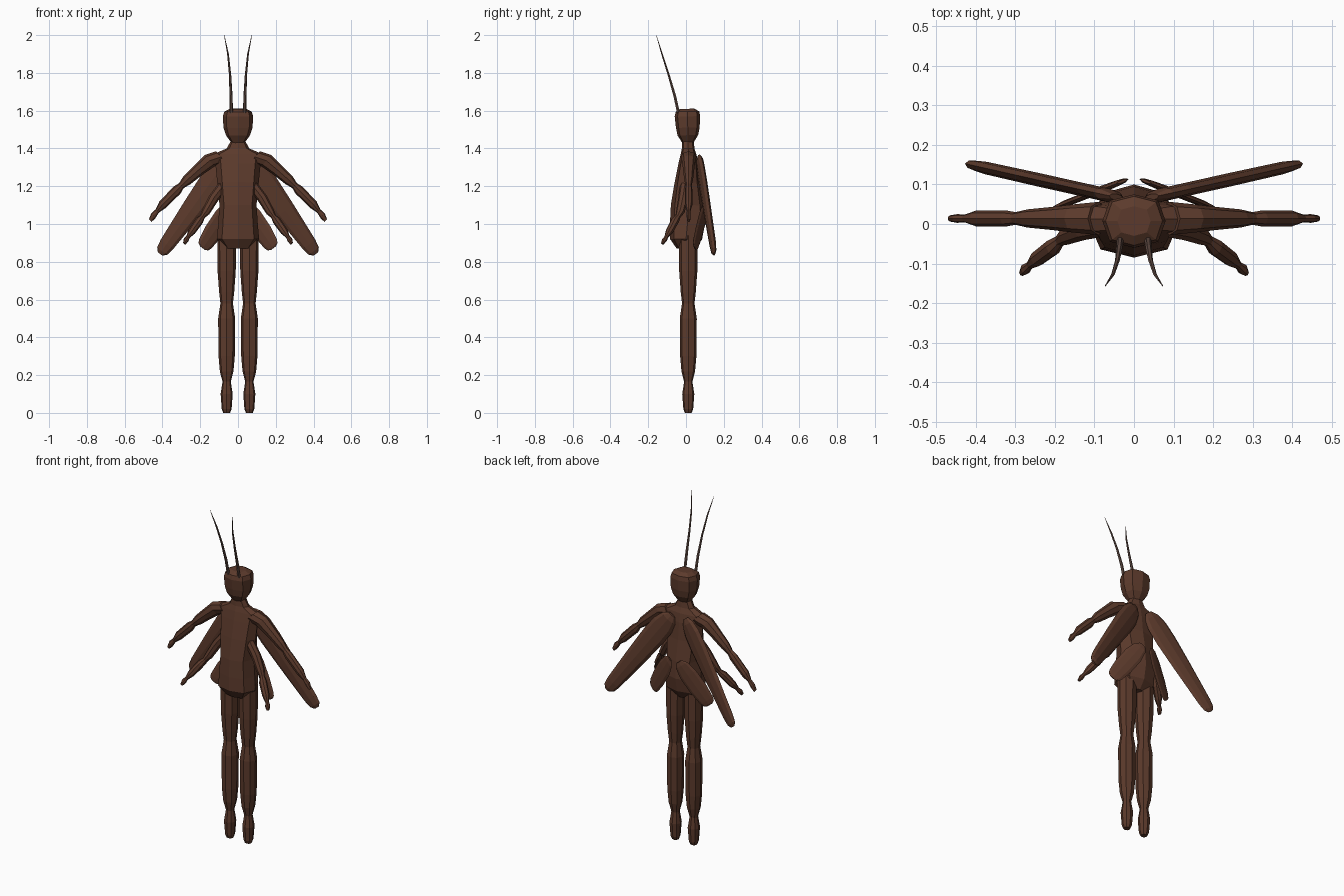
import bpy, bmesh, math
from mathutils import Vector


def material(name, rgb):
    m = bpy.data.materials.new(name)
    m.diffuse_color = (*rgb, 1)
    return m


BROWN = material("chitin brown", (0.108, 0.043, 0.025))
PALE = material("antenna brown", (0.13, 0.078, 0.062))


def loft(name, rings, ref, mat=BROWN, sides=8, square=1.0, mirror=True):
    """Skin of rings (centre, half width, half depth); ref points along the depth."""
    path = [Vector(r[0]) for r in rings]
    d = (path[-1] - path[0]).normalized()
    ref = Vector(ref)
    v = (ref - d * ref.dot(d)).normalized()
    u = d.cross(v)
    bm = bmesh.new()
    loops = []
    for c, (_, ru, rv) in zip(path, rings):
        loop = []
        for i in range(sides):
            a = 2 * math.pi * i / sides
            ca, sa = math.cos(a), math.sin(a)
            x = math.copysign(abs(ca) ** square, ca)
            y = math.copysign(abs(sa) ** square, sa)
            loop.append(bm.verts.new(c + u * (ru * x) + v * (rv * y)))
        loops.append(loop)
    for a, b in zip(loops, loops[1:]):
        for i in range(sides):
            j = (i + 1) % sides
            bm.faces.new((a[i], a[j], b[j], b[i]))
    bm.faces.new(loops[0])
    bm.faces.new(loops[-1])
    bmesh.ops.recalc_face_normals(bm, faces=bm.faces)
    me = bpy.data.meshes.new(name)
    bm.to_mesh(me)
    bm.free()
    me.materials.append(mat)
    ob = bpy.data.objects.new(name, me)
    bpy.context.collection.objects.link(ob)
    if mirror:
        ob.modifiers.new("mirror", 'MIRROR').use_mirror_merge = False
    return ob


def blade(name, root, tip, normal, widths, thick):
    """Flat wing: widths is a list of (fraction along, half width)."""
    a, b = Vector(root), Vector(tip)
    loft(name, [(a.lerp(b, t), w, thick * min(1, w / 0.045)) for t, w in widths], normal)


def upright(rows):
    """Rows of (z, half width, front y, back y) to rings."""
    return [((0, (f + b) / 2, z), w, (b - f) / 2) for z, w, f, b in rows]


# Torso with neck
loft("torso", upright([
    (0.87, 0.070, -0.050, 0.050), (0.92, 0.112, -0.085, 0.085),
    (1.00, 0.105, -0.085, 0.100), (1.10, 0.098, -0.080, 0.095),
    (1.22, 0.110, -0.060, 0.075), (1.32, 0.120, -0.040, 0.065),
    (1.37, 0.130, -0.028, 0.055), (1.40, 0.060, -0.022, 0.045),
    (1.45, 0.032, -0.020, 0.040)]), (0, 1, 0), square=0.8, mirror=False)

# Head
loft("head", upright([
    (1.43, 0.035, -0.020, 0.040), (1.47, 0.064, -0.045, 0.064),
    (1.51, 0.077, -0.053, 0.072), (1.57, 0.080, -0.060, 0.075),
    (1.595, 0.072, -0.054, 0.070), (1.61, 0.042, -0.030, 0.045)]),
    (0, 1, 0), square=0.75, mirror=False)

# Antennae
loft("antenna", [
    ((0.035, -0.038, 1.58), 0.009, 0.009), ((0.037, -0.060, 1.68), 0.008, 0.008),
    ((0.042, -0.092, 1.79), 0.006, 0.006), ((0.053, -0.127, 1.90), 0.0045, 0.0045),
    ((0.073, -0.157, 2.00), 0.001, 0.001)], (0, 1, 0), PALE, sides=6)

# Legs: thigh, shin and foot
loft("leg", [((0.06, 0.012, z), r, r) for z, r in [
    (0.0, 0.018), (0.02, 0.026), (0.10, 0.032), (0.165, 0.022), (0.22, 0.036),
    (0.30, 0.043), (0.50, 0.045), (0.58, 0.033), (0.64, 0.040), (0.75, 0.048),
    (0.94, 0.050)]], (0, 1, 0), square=0.85)

# Upper arms, forearms and hands
loft("upper_arm", [((x, 0.014, z), w, d) for x, z, w, d in [
    (0.09, 1.355, 0.040, 0.042), (0.15, 1.335, 0.040, 0.036),
    (0.21, 1.285, 0.033, 0.029), (0.27, 1.232, 0.028, 0.023),
    (0.300, 1.203, 0.018, 0.016), (0.322, 1.180, 0.026, 0.020),
    (0.40, 1.102, 0.024, 0.020), (0.428, 1.068, 0.012, 0.010),
    (0.448, 1.044, 0.017, 0.011), (0.465, 1.018, 0.010, 0.008)]], (0, 1, 0))

# Small second pair of arms
loft("lower_arm", [
    ((0.08, -0.005, 1.20), 0.028, 0.028), ((0.13, -0.015, 1.135), 0.027, 0.027),
    ((0.170, -0.030, 1.065), 0.023, 0.023), ((0.188, -0.042, 1.040), 0.014, 0.014),
    ((0.205, -0.058, 1.017), 0.022, 0.022), ((0.245, -0.088, 0.960), 0.020, 0.020),
    ((0.264, -0.104, 0.932), 0.010, 0.010), ((0.275, -0.114, 0.915), 0.014, 0.014),
    ((0.284, -0.124, 0.896), 0.008, 0.008)], (0, 1, 0))

# Long wings and short wings
blade("long_wing", (0.045, 0.068, 1.355), (0.412, 0.150, 0.842), (-0.20, 0.98, 0), [
    (0, 0.022), (0.05, 0.048), (0.14, 0.064), (0.28, 0.066), (0.55, 0.057),
    (0.90, 0.042), (0.97, 0.034), (1, 0.016)], 0.017)
blade("short_wing", (0.03, 0.108, 1.11), (0.188, 0.046, 0.873), (0.36, 0.93, 0), [
    (0, 0.018), (0.08, 0.038), (0.30, 0.052), (0.65, 0.052), (0.90, 0.043),
    (0.97, 0.034), (1, 0.018)], 0.009)
